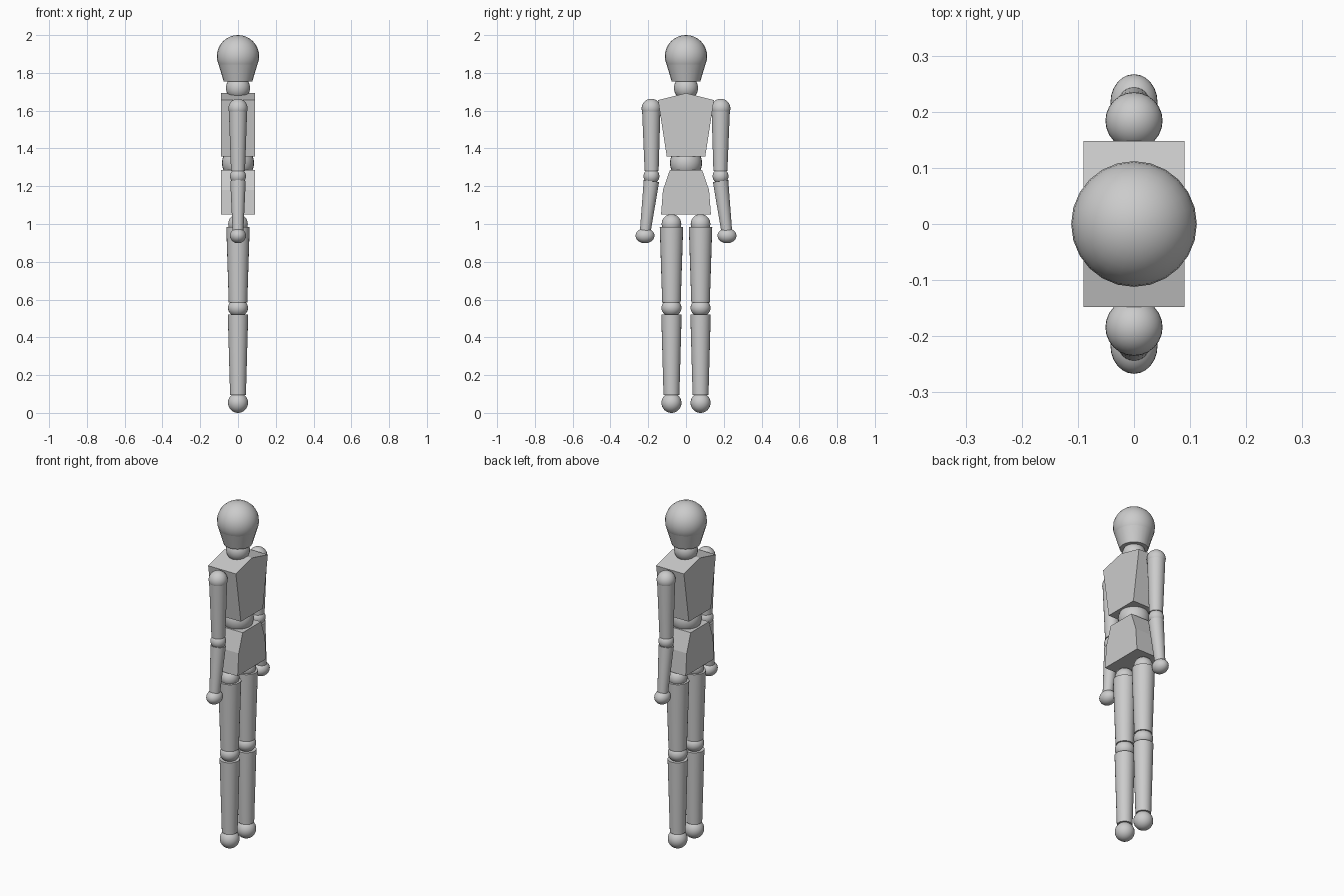
import bpy, bmesh
from mathutils import Vector

if "Cube" in bpy.data.objects:
    bpy.data.objects.remove(bpy.data.objects["Cube"])


def ball(name, loc, r, scale=(1, 1, 1)):
    bpy.ops.mesh.primitive_uv_sphere_add(segments=24, ring_count=16, radius=r, location=loc)
    ob = bpy.context.object
    ob.name = name
    ob.scale = scale
    bpy.ops.object.shade_smooth()
    return ob


def taper(name, top, bottom, r_top, r_bottom):
    top, bottom = Vector(top), Vector(bottom)
    axis = top - bottom
    bpy.ops.mesh.primitive_cone_add(vertices=24, radius1=r_bottom, radius2=r_top,
                                    depth=axis.length, location=(top + bottom) / 2)
    ob = bpy.context.object
    ob.name = name
    ob.rotation_euler = Vector((0, 0, 1)).rotation_difference(axis).to_euler()
    bpy.ops.object.shade_smooth_by_angle(angle=0.6)
    return ob


def slab(name, profile, half):
    # y-z outline extruded along x
    bm = bmesh.new()
    face = bm.faces.new([bm.verts.new((-half, y, z)) for y, z in profile])
    ext = bmesh.ops.extrude_face_region(bm, geom=[face])
    verts = [v for v in ext["geom"] if isinstance(v, bmesh.types.BMVert)]
    bmesh.ops.translate(bm, verts=verts, vec=(2 * half, 0, 0))
    bmesh.ops.recalc_face_normals(bm, faces=bm.faces)
    me = bpy.data.meshes.new(name)
    bm.to_mesh(me)
    bm.free()
    ob = bpy.data.objects.new(name, me)
    bpy.context.collection.objects.link(ob)
    return ob


# Head and neck
ball("head", (0, 0, 1.888), 0.112)
taper("jaw", (0, 0, 1.845), (0, 0, 1.755), 0.103, 0.076)
ball("neck", (0, 0, 1.72), 0.064)

# Torso, waist and pelvis
slab("chest", [(0, 1.693), (0.148, 1.656), (0.102, 1.358), (-0.102, 1.358), (-0.148, 1.656)], 0.09)
ball("waist", (0, 0, 1.323), 0.085)
slab("pelvis", [(0.085, 1.287), (0.122, 1.18), (0.132, 1.05),
                (-0.132, 1.05), (-0.122, 1.18), (-0.085, 1.287)], 0.09)

# Limbs on both sides
for side, s in (("left", 1), ("right", -1)):
    def n(part):
        return f"{side}_{part}"

    # Arm
    ball(n("shoulder"), (0, s * 0.184, 1.612), 0.051)
    taper(n("upper_arm"), (0, s * 0.184, 1.615), (0, s * 0.182, 1.28), 0.049, 0.037)
    ball(n("elbow"), (0, s * 0.183, 1.253), 0.042)
    taper(n("forearm"), (0, s * 0.183, 1.227), (0, s * 0.217, 0.95), 0.041, 0.028)
    ball(n("hand"), (0, s * 0.217, 0.938), 0.042, (1, 1.19, 0.95))

    # Leg
    y = s * 0.077
    ball(n("hip"), (0, y, 1.0), 0.052)
    taper(n("thigh"), (0, y, 0.983), (0, y, 0.585), 0.062, 0.049)
    ball(n("knee"), (0, y, 0.556), 0.053, (1, 1, 0.9))
    taper(n("shin"), (0, y, 0.521), (0, y, 0.095), 0.054, 0.042)
    ball(n("foot"), (0, y, 0.053), 0.053)
